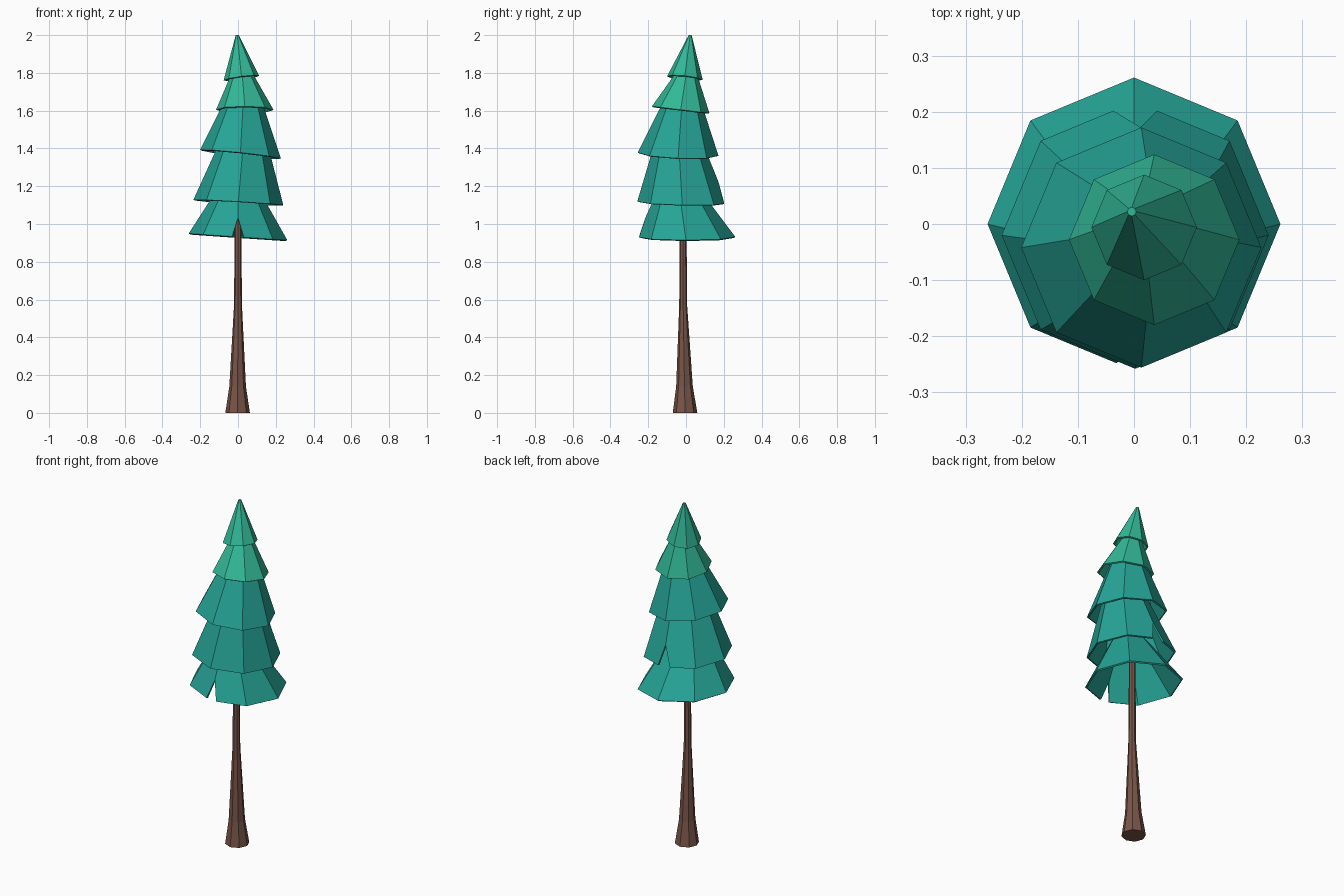
import bpy, bmesh, math
from mathutils import Vector

if "Cube" in bpy.data.objects:
    bpy.data.objects.remove(bpy.data.objects["Cube"])

SIDES = 8


def material(name, rgb):
    m = bpy.data.materials.new(name)
    m.diffuse_color = (*rgb, 1)
    m.use_nodes = True
    m.node_tree.nodes["Principled BSDF"].inputs["Base Color"].default_value = m.diffuse_color
    return m


bark = material("bark_brown", (0.191, 0.091, 0.065))
teal = material("needle_teal", (0.019, 0.375, 0.31))
light = material("needle_light_green", (0.032, 0.48, 0.31))


def make_object(name, bm, mat):
    mesh = bpy.data.meshes.new(name)
    bm.to_mesh(mesh)
    bm.free()
    mesh.materials.append(mat)
    ob = bpy.data.objects.new(name, mesh)
    bpy.context.collection.objects.link(ob)
    return ob


def ring(center, r, tilt=(0, 0)):
    """Octagon of points, optionally tilted in x and y."""
    pts = []
    for i in range(SIDES):
        a = 2 * math.pi * i / SIDES
        x, y = r * math.cos(a), r * math.sin(a)
        pts.append(Vector(center) + Vector((x, y, tilt[0] * x + tilt[1] * y)))
    return pts


# Trunk: flared base, slight bend, runs up inside the lowest skirts
bm = bmesh.new()
sections = [((-0.002, -0.005, 0), 0.065), ((-0.002, -0.008, 0.14), 0.044),
            ((0, -0.015, 0.57), 0.021), ((0, -0.015, 1.2), 0.016)]
rings = [[bm.verts.new(p) for p in ring(c, r)] for c, r in sections]
for lo, hi in zip(rings, rings[1:]):
    for i in range(SIDES):
        j = (i + 1) % SIDES
        bm.faces.new((lo[i], lo[j], hi[j], hi[i]))
bm.faces.new(rings[0][::-1])
bm.faces.new(rings[-1])
make_object("trunk", bm, bark)


def skirt(name, mat, bottom, r0, tilt, top, r1, notch=None, half=0.03, t=0.38):
    """Hollow tapered tier; notch is the corner that is split by a V cut."""
    bm = bmesh.new()
    pb, pt = ring(bottom, r0, tilt), ring(top, r1)
    vt = [bm.verts.new(p) for p in pt]
    vb = [None if i == notch else bm.verts.new(p) for i, p in enumerate(pb)]
    if notch is not None:
        apex = bm.verts.new(pb[notch].lerp(pt[notch], t))
        before, after = [
            bm.verts.new(pb[notch] + (pb[(notch + s) % SIDES] - pb[notch]).normalized() * half)
            for s in (-1, 1)]
    for i in range(SIDES):
        j = (i + 1) % SIDES
        if j == notch:
            f = (vb[i], before, apex, vt[j], vt[i])
        elif i == notch:
            f = (after, vb[j], vt[j], vt[i], apex)
        else:
            f = (vb[i], vb[j], vt[j], vt[i])
        bm.faces.new(f)
    bm.faces.new(vt)
    ob = make_object(name, bm, mat)
    mod = ob.modifiers.new("thickness", 'SOLIDIFY')
    mod.thickness = 0.01
    mod.offset = -1


# Five needle skirts, bottom to top (corner 6 faces front, corner 2 faces back)
skirt("skirt_1", teal, (0, 0, 0.932), 0.261, (-0.067, 0),
      (0, -0.04, 1.2), 0.10, notch=6, half=0.034)
skirt("skirt_2", teal, (0.002, -0.02, 1.114), 0.238, (-0.06, -0.02),
      (0.03, -0.04, 1.45), 0.12, notch=2, half=0.042, t=0.33)
skirt("skirt_3", teal, (0.013, -0.042, 1.37), 0.214, (-0.105, -0.04),
      (0.028, -0.02, 1.66), 0.095)
skirt("skirt_4", light, (0.036, -0.028, 1.605), 0.152, (0, -0.12),
      (0.02, 0.005, 1.82), 0.045)
skirt("skirt_5", light, (0.018, -0.006, 1.773), 0.094, (0.13, -0.1),
      (-0.004, 0.022, 2.0), 0.008)
